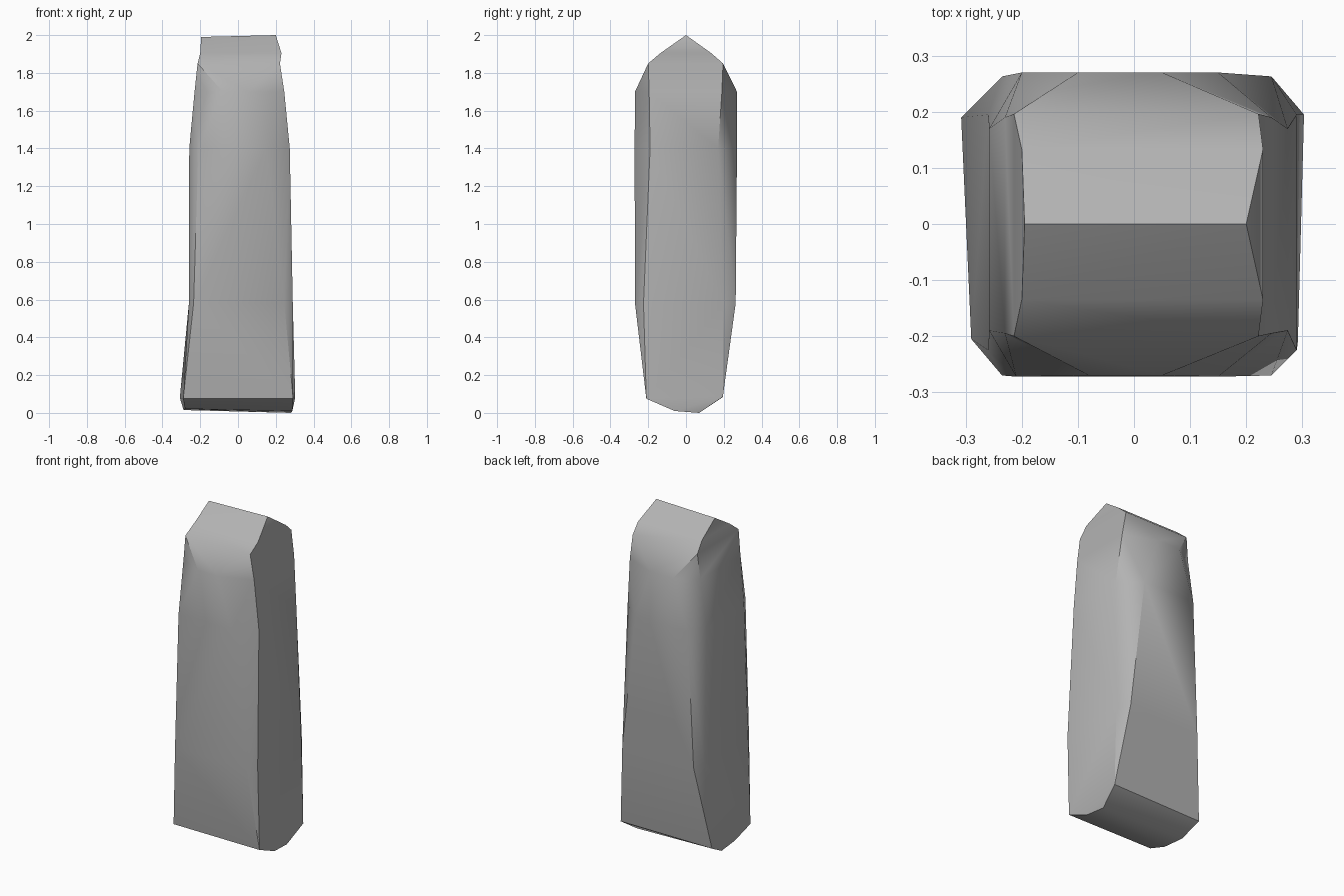
import bpy
import bmesh
import math

cube = bpy.data.objects.get("Cube")
if cube:
    bpy.data.objects.remove(cube, do_unlink=True)

# Single stone colour
stone_grey = bpy.data.materials.new("stone_grey")
stone_grey.use_nodes = True
colour = (0.45, 0.45, 0.45, 1)
stone_grey.diffuse_color = colour
stone_grey.node_tree.nodes["Principled BSDF"].inputs["Base Color"].default_value = colour


def box_section(z, left, right, front, back):
    """Plain four-cornered section."""
    return [(left, front, z), (right, front, z), (right, back, z), (left, back, z)]


def worn_section(z, left, right, front, back, side_front, side_back, front_edges, back_edges):
    """Section whose four corners are worn away, listed counter-clockwise."""
    front_left, front_right = front_edges
    back_left, back_right = back_edges
    return [
        (front_left, front, z), (front_right, front, z),
        (right, side_front, z), (right, side_back, z),
        (back_right, back, z), (back_left, back, z),
        (left, side_back, z), (left, side_front, z),
    ]


def doubled(section):
    """Split each corner of a plain section in two so it can join a worn one."""
    a, b, c, d = section
    return [a, b, b, c, c, d, d, a]


# Sections from the foot up to the roof ridge
sections = [
    doubled([(-.28, -.07, .022), (.288, -.06, .01), (.28, .07, 0), (-.288, .07, .015)]),
    doubled([(-.29, -.205, .075), (.292, -.21, .075), (.303, .195, .085), (-.308, .19, .08)]),
    worn_section(.58, -.26, .29, -.27, .263, -.225, .195, (-.235, .245), (-.235, .245)),
    worn_section(1.4, -.258, .274, -.272, .27, -.19, .17, (-.21, .15), (-.2, .15)),
    worn_section(1.7, -.23, .245, -.27, .27, -.195, .19, (-.08, .05), (-.1, .05)),
    doubled(box_section(1.85, -.214, .222, -.2, .196)),
    doubled(box_section(1.905, -.2, .23, -.135, .133)),
    doubled([(-.195, 0, 1.99), (.2, 0, 2), (.2, 0, 2), (-.195, 0, 1.99)]),
]

# Standing stone: loft the sections and close both ends
bm = bmesh.new()
rings = [[bm.verts.new(point) for point in section] for section in sections]
for lower, upper in zip(rings, rings[1:]):
    for i in range(len(lower)):
        j = (i + 1) % len(lower)
        bm.faces.new((lower[i], lower[j], upper[j], upper[i]))
bm.faces.new(list(reversed(rings[0])))
bm.faces.new(rings[-1])
bmesh.ops.remove_doubles(bm, verts=bm.verts, dist=0.0005)
bmesh.ops.dissolve_degenerate(bm, edges=bm.edges, dist=0.0005)
bmesh.ops.triangulate(bm, faces=[f for f in bm.faces if len(f.verts) > 3])
bmesh.ops.recalc_face_normals(bm, faces=bm.faces)

mesh = bpy.data.meshes.new("standing_stone")
bm.to_mesh(mesh)
bm.free()
mesh.materials.append(stone_grey)
standing_stone = bpy.data.objects.new("standing_stone", mesh)
bpy.context.collection.objects.link(standing_stone)

# Soft worn faces with crisp main edges
bpy.ops.object.select_all(action="DESELECT")
standing_stone.select_set(True)
bpy.context.view_layer.objects.active = standing_stone
bpy.ops.object.shade_smooth_by_angle(angle=math.radians(35))
